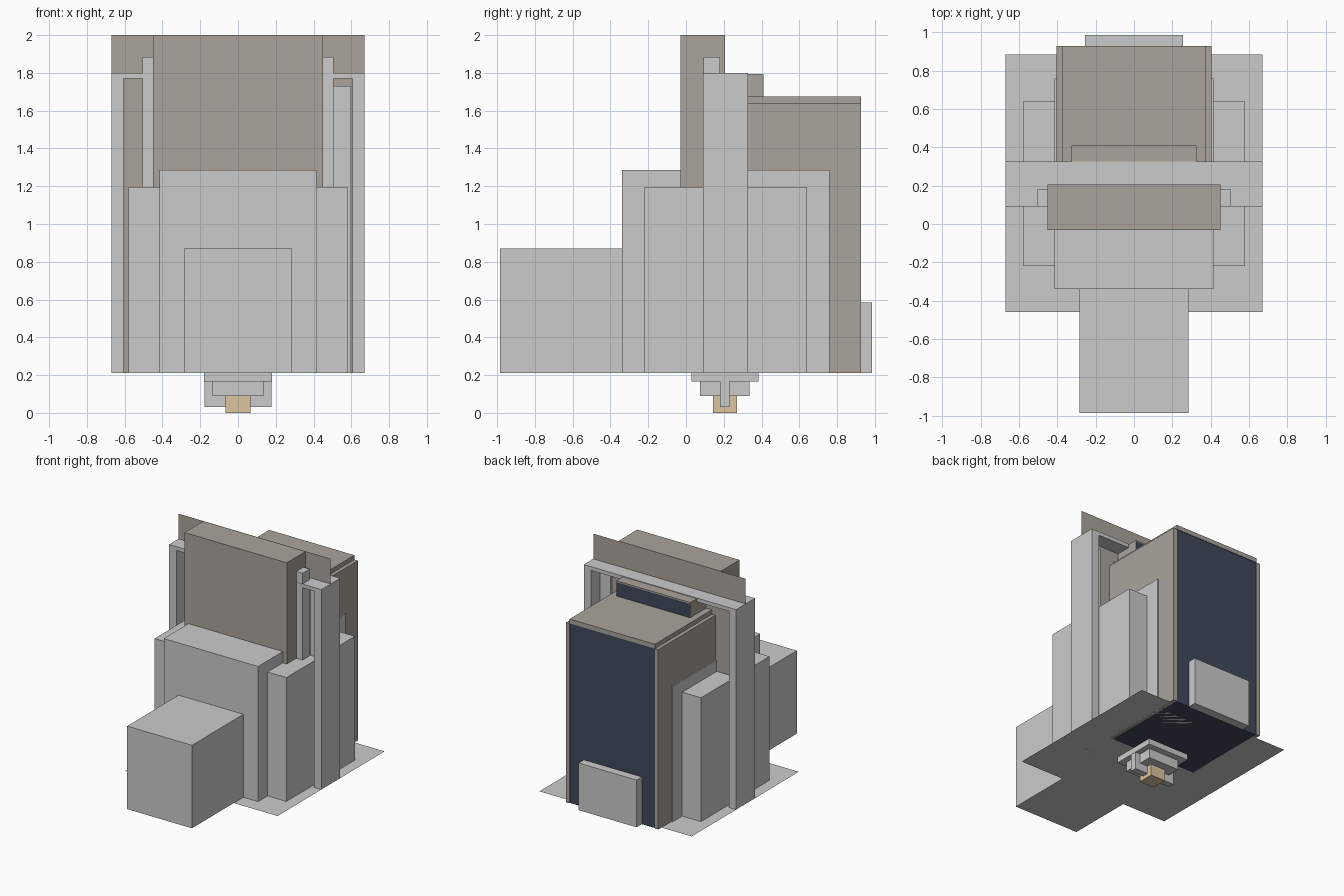
import bpy

if "Cube" in bpy.data.objects:
    bpy.data.objects.remove(bpy.data.objects["Cube"])


def material(name, rgb):
    m = bpy.data.materials.new(name)
    m.diffuse_color = (*rgb, 1)
    m.use_nodes = True
    m.node_tree.nodes["Principled BSDF"].inputs["Base Color"].default_value = m.diffuse_color
    return m


BEIGE = material("beige", (0.40, 0.37, 0.33))
NAVY = material("navy", (0.05, 0.067, 0.105))
SAND = material("sand", (0.72, 0.56, 0.34))
BASE = 0.21  # height of the floor sheet


def finish(name, verts, faces, mat):
    mesh = bpy.data.meshes.new(name)
    mesh.from_pydata(verts, [], faces)
    if mat:
        mesh.materials.append(mat)
    ob = bpy.data.objects.new(name, mesh)
    bpy.context.collection.objects.link(ob)
    return ob


def box(name, x, y, z, mat=None):
    """Box between (min, max) pairs."""
    verts = [(a, b, c) for a in x for b in y for c in z]
    faces = [(0, 1, 3, 2), (4, 6, 7, 5), (0, 4, 5, 1),
             (2, 3, 7, 6), (0, 2, 6, 4), (1, 5, 7, 3)]
    return finish(name, verts, faces, mat)


def block(name, half, y, z, mat=None):
    """Box centred on x = 0."""
    return box(name, (-half, half), y, z, mat)


def pair(name, x, y, z, mat=None):
    """Matching boxes on the right and left."""
    box(name + "_right", x, y, z, mat)
    box(name + "_left", (-x[1], -x[0]), y, z, mat)


def upright_sheet(name, half, y, z, mat=None):
    """Thin sheet facing front and back."""
    finish(name, [(half, y, z[0]), (-half, y, z[0]), (-half, y, z[1]), (half, y, z[1])],
           [(0, 1, 2, 3)], mat)


# floor sheet
finish("floor_sheet", [(-0.67, -0.46, BASE), (0.67, -0.46, BASE),
                       (0.67, 0.885, BASE), (-0.67, 0.885, BASE)], [(0, 1, 2, 3)], None)

# stepped grey body
block("front_block", 0.285, (-0.985, -0.34), (BASE, 0.87))
block("middle_block", 0.415, (-0.34, 0.76), (BASE, 1.285))
block("side_block", 0.58, (-0.22, 0.64), (BASE, 1.195))

# tall slab, cross sheet and the frame around them
block("tall_slab", 0.45, (-0.03, 0.206), (BASE, 2.0), BEIGE)
upright_sheet("cross_sheet", 0.67, 0.208, (BASE, 2.0), BEIGE)
pair("inner_post", (0.44, 0.505), (0.092, 0.18), (BASE, 1.885))
pair("frame_post", (0.605, 0.67), (0.09, 0.327), (BASE, 1.80))
block("frame_top", 0.605, (0.09, 0.327), (1.77, 1.80))
box("side_panel", (0.505, 0.597), (0.19, 0.225), (BASE, 1.73))

# rear cabinet
pair("cabinet_side", (0.375, 0.405), (0.21, 0.927), (BASE, 1.64), BEIGE)
block("cabinet_core", 0.375, (0.21, 0.92), (BASE, 1.64), NAVY)
block("cabinet_roof", 0.375, (0.21, 0.927), (1.64, 1.675), BEIGE)
block("roof_ridge", 0.325, (0.21, 0.41), (1.675, 1.795), BEIGE)
upright_sheet("roof_ridge_back", 0.325, 0.412, (1.675, 1.785), NAVY)
block("rear_plate", 0.255, (0.92, 0.985), (BASE, 0.585))

# stepped foot below the floor
block("foot_upper", 0.18, (0.03, 0.385), (0.165, BASE))
block("foot_lower", 0.135, (0.075, 0.335), (0.09, 0.165))
block("foot_fin", 0.178, (0.18, 0.23), (0.03, 0.165))
block("foot_tip", 0.065, (0.142, 0.27), (0.0, 0.09), SAND)
